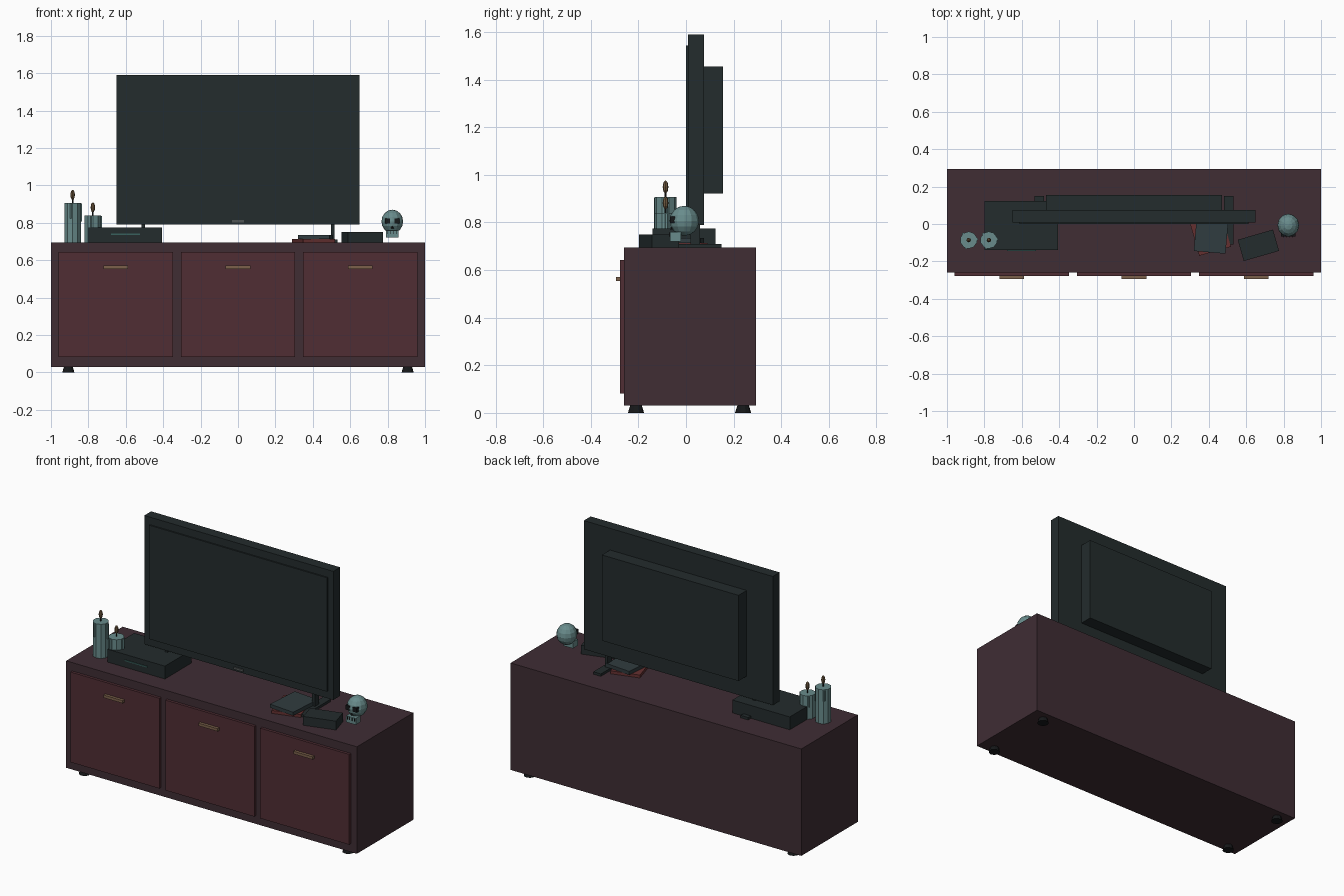
import bpy, math
from mathutils import Vector

if "Cube" in bpy.data.objects:
    bpy.data.objects.remove(bpy.data.objects["Cube"])


def mat(name, r, g, b):
    m = bpy.data.materials.new(name)
    m.diffuse_color = (r, g, b, 1)
    m.use_nodes = True
    m.node_tree.nodes["Principled BSDF"].inputs["Base Color"].default_value = m.diffuse_color
    return m


WOOD = mat("dark_wood", 0.05, 0.026, 0.034)
DOOR = mat("door_wood", 0.08, 0.027, 0.034)
BLACK = mat("black_plastic", 0.017, 0.025, 0.026)
DARK = mat("near_black", 0.008, 0.009, 0.01)
BRASS = mat("brass", 0.2, 0.12, 0.07)
BONE = mat("pale_teal", 0.14, 0.26, 0.26)
FLAME = mat("flame", 0.16, 0.10, 0.05)
RED = mat("red_cover", 0.13, 0.03, 0.03)
SLATE = mat("slate_cover", 0.03, 0.045, 0.05)
GLOW = mat("indicator", 0.04, 0.12, 0.11)
GREY = mat("badge_grey", 0.08, 0.09, 0.09)


def finish(name, m):
    o = bpy.context.object
    o.name = name
    o.data.materials.append(m)
    return o


def box(name, x, y, z, m, turn=0):
    """Box from (min, max) ranges, turned about its own z axis in degrees."""
    lo, hi = Vector((x[0], y[0], z[0])), Vector((x[1], y[1], z[1]))
    bpy.ops.mesh.primitive_cube_add(size=1, location=(lo + hi) / 2,
                                    rotation=(0, 0, math.radians(turn)))
    o = finish(name, m)
    o.scale = hi - lo
    return o


def cone(name, x, y, z, r1, r2, m, n=8):
    bpy.ops.mesh.primitive_cone_add(vertices=n, radius1=r1, radius2=r2, depth=z[1] - z[0],
                                    location=(x, y, (z[0] + z[1]) / 2))
    return finish(name, m)


def ball(name, loc, scale, m, seg=12, rings=8):
    bpy.ops.mesh.primitive_uv_sphere_add(segments=seg, ring_count=rings, radius=1, location=loc)
    o = finish(name, m)
    o.scale = scale
    return o


# Cabinet with doors, handles and feet
box("cabinet", (-1, 1), (-0.26, 0.295), (0.03, 0.695), WOOD)
for i, cx in enumerate((-0.653, 0, 0.653)):
    box(f"door_{i}", (cx - 0.306, cx + 0.306), (-0.277, -0.255), (0.082, 0.643), DOOR)
    box(f"door_handle_{i}", (cx - 0.066, cx + 0.066), (-0.295, -0.275), (0.554, 0.571), BRASS)
for sx in (-1, 1):
    for y in (-0.21, 0.24):
        cone("cabinet_foot", sx * 0.907, y, (0, 0.032), 0.034, 0.024, DARK, 10)

# Television: body, screen, rear housing, badge
box("tv_body", (-0.65, 0.65), (0.008, 0.075), (0.79, 1.59), BLACK)
box("tv_screen", (-0.612, 0.612), (0, 0.01), (0.835, 1.543), BLACK)
box("tv_back_housing", (-0.47, 0.47), (0.074, 0.155), (0.922, 1.455), BLACK)
box("tv_badge", (-0.033, 0.033), (0.001, 0.01), (0.802, 0.815), GREY)

# Television stand legs
for sx in (-1, 1):
    cx = sx * 0.507
    box("tv_stand_leg", (cx - 0.009, cx + 0.009), (0.018, 0.058), (0.7, 0.8), BLACK)
    box("tv_stand_foot", (cx - 0.026, cx + 0.026), (-0.11, 0.15), (0.695, 0.71), BLACK)

# Media player with its front light
box("media_player", (-0.8, -0.405), (-0.14, 0.123), (0.695, 0.775), BLACK)
box("media_player_light", (-0.68, -0.524), (-0.144, -0.139), (0.735, 0.742), GLOW)

# Candles with wax drips, wicks and flames
for i, (cx, top) in enumerate(((-0.884, 0.907), (-0.776, 0.84))):
    cy = -0.086
    cone(f"candle_{i}", cx, cy, (0.695, top), 0.046, 0.046, BONE, 10)
    for a, h in ((0.1, 0.1), (2.3, 0.07), (4.4, 0.085)):
        cone(f"candle_drip_{i}", cx + 0.044 * math.cos(a), cy + 0.044 * math.sin(a),
             (top - h, top - 0.005), 0.007, 0.007, BONE, 6)
    cone(f"candle_wick_{i}", cx, cy, (top, top + 0.028), 0.004, 0.004, DARK, 6)
    ball(f"candle_flame_{i}", (cx, cy, top + 0.042), (0.012, 0.012, 0.027), FLAME, 8, 6)

# Two books, turned against each other
box("lower_book", (0.315, 0.491), (-0.15, 0.07), (0.695, 0.713), RED, 16)
box("upper_book", (0.329, 0.499), (-0.152, 0.068), (0.713, 0.735), SLATE, -5)

# Small turned box
box("small_box", (0.567, 0.763), (-0.173, -0.055), (0.695, 0.75), BLACK, 16)

# Skull ornament: cranium, jaw, eye sockets, nose, teeth gaps
sx, sy = 0.825, -0.007
ball("skull_cranium", (sx, sy, 0.807), (0.058, 0.062, 0.063), BONE)
box("skull_jaw", (sx - 0.033, sx + 0.033), (-0.068, -0.02), (0.72, 0.76), BONE)
for s in (-1, 1):
    box("skull_eye", (sx + s * 0.025 - 0.014, sx + s * 0.025 + 0.014), (-0.068, -0.04),
        (0.797, 0.824), DARK)
cone("skull_nose", sx, -0.06, (0.77, 0.79), 0.008, 0.001, DARK, 4)
for k in (-1.5, -0.5, 0.5, 1.5):
    box("skull_tooth_gap", (sx + k * 0.016 - 0.002, sx + k * 0.016 + 0.002), (-0.071, -0.066),
        (0.74, 0.757), DARK)
